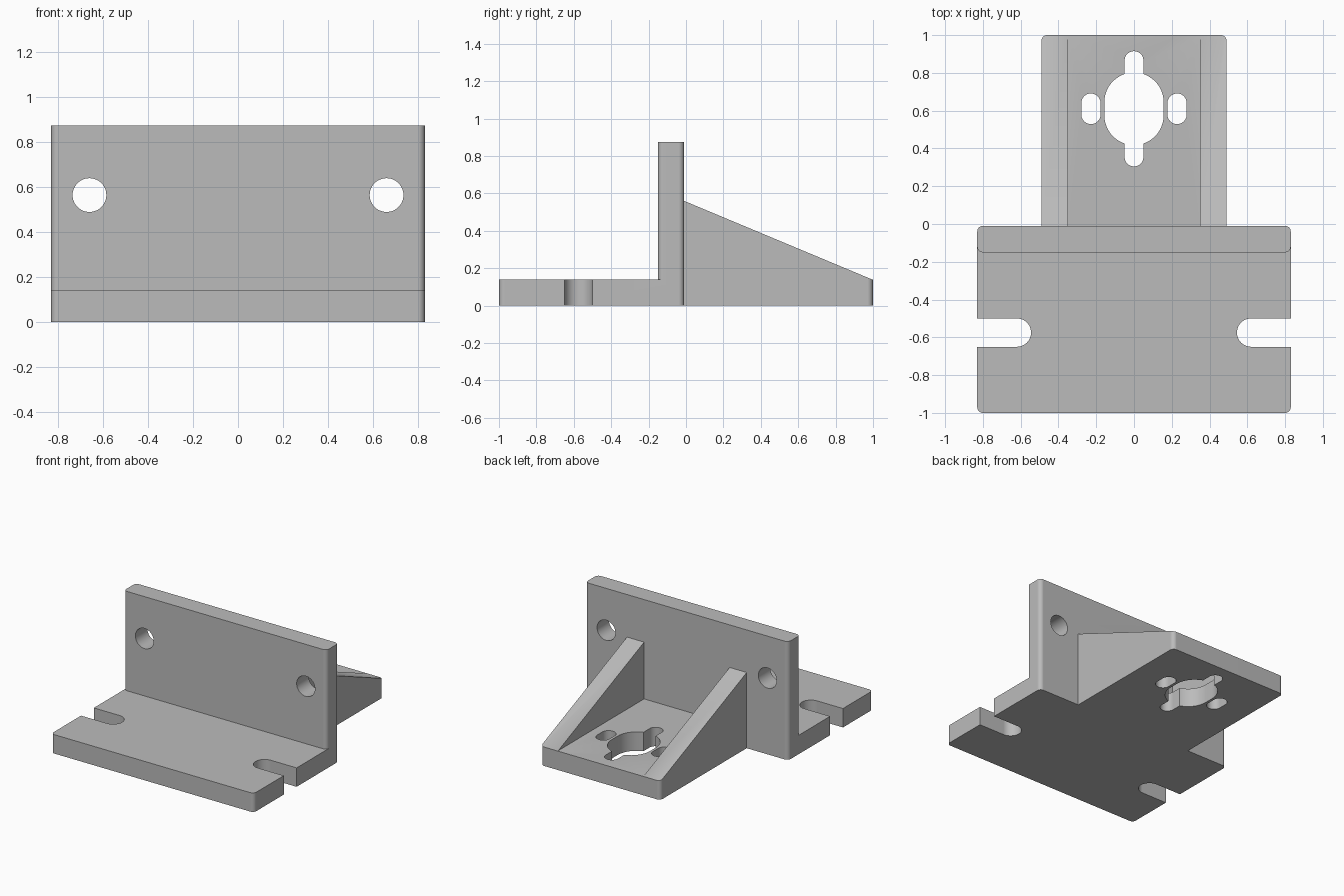
import bpy, bmesh, math
from mathutils import Vector, Matrix

cube = bpy.data.objects.get("Cube")
if cube:
    bpy.data.objects.remove(cube)

grey = bpy.data.materials.new("light grey")
grey.use_nodes = True
grey.diffuse_color = (0.5, 0.5, 0.5, 1)
grey.node_tree.nodes["Principled BSDF"].inputs["Base Color"].default_value = (0.5, 0.5, 0.5, 1)

W, T = 0.83, 0.14          # half width of the wall, plate thickness
WALL_F, WALL_B = -0.15, -0.01
ARM = 0.49                 # half width of the rear arm
R = 0.03                   # corner rounding


def arc(cx, cy, r, start, end, n):
    return [(cx + r * math.cos(start + (end - start) * i / n),
             cy + r * math.sin(start + (end - start) * i / n)) for i in range(n + 1)]


def rounded_rect(x0, x1, y0, y1, r_front, r_back):
    q = math.pi / 2
    pts = []
    for i, (x, y, r) in enumerate([(x1, y1, r_back), (x0, y1, r_back),
                                   (x0, y0, r_front), (x1, y0, r_front)]):
        sx = -1 if x == x1 else 1
        sy = -1 if y == y1 else 1
        pts += arc(x + sx * r, y + sy * r, r, q * i, q * (i + 1), 8) if r else [(x, y)]
    return pts


def stadium(cx, cy, r, half):
    # Upright slot outline, straight part 2 * half long
    return arc(cx, cy + half, r, 0, math.pi, 24) + arc(cx, cy - half, r, math.pi, 2 * math.pi, 24)


def prism(name, pts, z0, z1, matrix=Matrix()):
    bm = bmesh.new()
    face = bm.faces.new([bm.verts.new((x, y, z0)) for x, y in pts])
    up = bmesh.ops.extrude_face_region(bm, geom=[face])["geom"]
    bmesh.ops.translate(bm, vec=(0, 0, z1 - z0),
                        verts=[v for v in up if isinstance(v, bmesh.types.BMVert)])
    bmesh.ops.remove_doubles(bm, verts=bm.verts, dist=1e-5)
    bmesh.ops.transform(bm, matrix=matrix, verts=bm.verts)
    bmesh.ops.recalc_face_normals(bm, faces=bm.faces)
    mesh = bpy.data.meshes.new(name)
    bm.to_mesh(mesh)
    bm.free()
    mesh.materials.append(grey)
    ob = bpy.data.objects.new(name, mesh)
    bpy.context.collection.objects.link(ob)
    return ob


def combine(target, other, operation):
    mod = target.modifiers.new(operation, "BOOLEAN")
    mod.operation, mod.solver, mod.object = operation, "EXACT", other
    bpy.context.view_layer.update()
    bpy.context.view_layer.objects.active = target
    bpy.ops.object.modifier_apply(modifier=mod.name)
    bpy.data.objects.remove(other)


def cut(target, *args):
    combine(target, prism("cutter", *args), "DIFFERENCE")


# Front base plate and upright wall
bracket = prism("angle_bracket", rounded_rect(-W, W, -1, WALL_B, R, R), 0, T)
wall = prism("upright_wall", rounded_rect(-W, W, WALL_F, WALL_B, R, R), T / 2, 0.875)
combine(bracket, wall, "UNION")

# Rear arm: solid block sloped on top, then hollowed to leave two gussets
arm = prism("gusset_arm", rounded_rect(-ARM, ARM, WALL_F + 0.05, 1, 0, R), 0, 0.56)
along_x = Matrix(((0, 0, 1, 0), (1, 0, 0, 0), (0, 1, 0, 0), (0, 0, 0, 1)))
cut(arm, [(WALL_B, 0.56), (0.995, T), (1.2, T), (1.2, 1), (WALL_B, 1)], -1, 1, along_x)
cut(arm, [(-0.35, WALL_B), (0.35, WALL_B), (0.35, 1.2), (-0.35, 1.2)], T, 1)
combine(bracket, arm, "UNION")

# Wall bolt holes and open side slots in the base
along_y = Matrix.Rotation(math.pi / 2, 4, "X")
for s in (-1, 1):
    cut(bracket, arc(s * 0.66, 0.565, 0.075, 0, 2 * math.pi, 48), -0.1, 0.3, along_y)
    turn = Matrix.Translation((s * 0.82, -0.575, 0)) @ Matrix.Rotation(math.pi / 2, 4, "Z")
    cut(bracket, stadium(0, 0, 0.075, 0.2), -0.2, 0.3, turn)
    # Small mounting slots beside the centre opening
    cut(bracket, stadium(s * 0.228, 0.61, 0.051, 0.03), -0.2, 0.5)

# Centre opening with a relief slot above and below
cut(bracket, stadium(0, 0.61, 0.157, 0.035), -0.2, 0.5)
cut(bracket, stadium(0, 0.61, 0.05, 0.255), -0.2, 0.5)

# Merge coplanar faces and shade
bm = bmesh.new()
bm.from_mesh(bracket.data)
bmesh.ops.remove_doubles(bm, verts=bm.verts, dist=1e-5)
bmesh.ops.dissolve_limit(bm, angle_limit=math.radians(0.5), verts=bm.verts, edges=bm.edges)
bm.to_mesh(bracket.data)
bm.free()

bpy.ops.object.select_all(action="DESELECT")
bracket.select_set(True)
bpy.context.view_layer.objects.active = bracket
bpy.ops.object.shade_smooth_by_angle(angle=math.radians(30))
normals = bracket.modifiers.new("Flat faces", "WEIGHTED_NORMAL")
normals.keep_sharp = True
